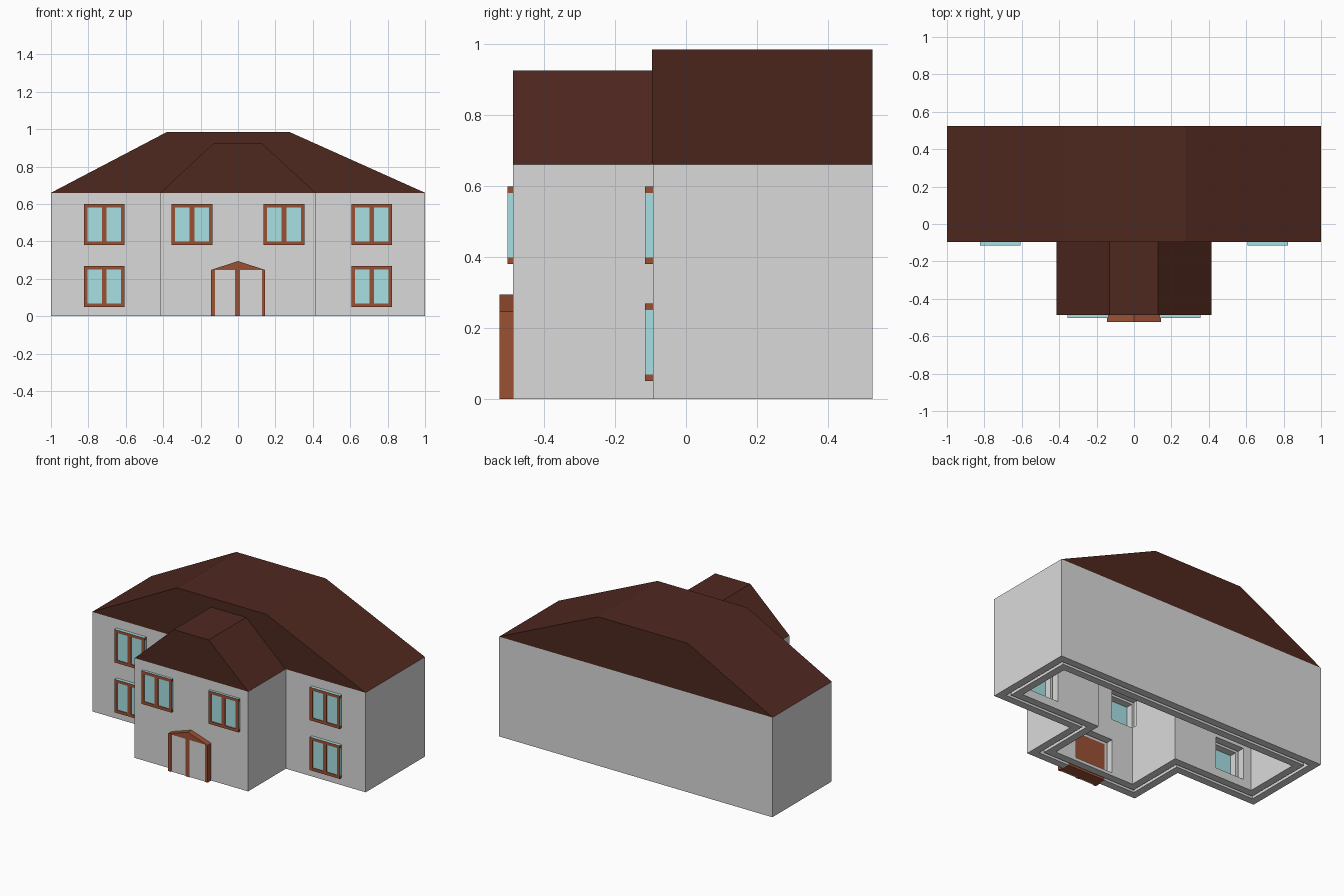
import bpy, bmesh
from mathutils import Matrix

if "Cube" in bpy.data.objects:
    bpy.data.objects.remove(bpy.data.objects["Cube"])


def mat(name, r, g, b):
    m = bpy.data.materials.new(name)
    lin = [((c / 255 + 0.055) / 1.055) ** 2.4 for c in (r, g, b)]
    m.diffuse_color = (*lin, 1)
    m.use_nodes = True
    m.node_tree.nodes["Principled BSDF"].inputs["Base Color"].default_value = m.diffuse_color
    return m


WALL = mat("grey render", 218, 218, 218)
ROOF = mat("dark brown roof", 79, 40, 31)
WOOD = mat("red brown wood", 155, 81, 51)
GLASS = mat("pale teal glass", 168, 225, 228)

EAVE = 0.66
MAIN_Y, WING_Y, BACK_Y = -0.093, -0.487, 0.525
WING_X = 0.415
LEAF, GAP = 0.05, 0.02          # wall leaf thickness and cavity


def finish(bm, name, *mats):
    me = bpy.data.meshes.new(name)
    bm.to_mesh(me)
    bm.free()
    for m in mats:
        me.materials.append(m)
    ob = bpy.data.objects.new(name, me)
    bpy.context.collection.objects.link(ob)
    return ob


def add_box(bm, x0, x1, y0, y1, z0, z1):
    """Add a box and return its faces."""
    size = Matrix.Diagonal((x1 - x0, y1 - y0, z1 - z0, 1))
    mid = Matrix.Translation(((x0 + x1) / 2, (y0 + y1) / 2, (z0 + z1) / 2))
    vs = bmesh.ops.create_cube(bm, size=1, matrix=mid @ size)["verts"]
    bm.normal_update()
    return {f for v in vs for f in v.link_faces}


def boxes(name, m, *dims):
    bm = bmesh.new()
    for d in dims:
        add_box(bm, *d)
    return finish(bm, name, m)


def prism(name, profile, y0, y1, m):
    """Extrude an x-z profile along y."""
    bm = bmesh.new()
    f = bm.faces.new([bm.verts.new((x, y0, z)) for x, z in profile])
    ext = bmesh.ops.extrude_face_region(bm, geom=[f])["geom"]
    bmesh.ops.translate(bm, vec=(0, y1 - y0, 0), verts=[g for g in ext if isinstance(g, bmesh.types.BMVert)])
    bmesh.ops.recalc_face_normals(bm, faces=bm.faces)
    return finish(bm, name, m)


def outline(d):
    """T-shaped footprint moved inwards by d."""
    half = [(1 - d, BACK_Y - d), (1 - d, MAIN_Y + d), (WING_X - d, MAIN_Y + d), (WING_X - d, WING_Y + d)]
    return half + [(-x, y) for x, y in reversed(half)]


def wall_ring(name, d0, d1):
    """Hollow wall between two footprint offsets."""
    bm = bmesh.new()
    loops = [[bm.verts.new((x, y, z)) for x, y in outline(d)]
             for d, z in ((d0, 0), (d0, EAVE), (d1, EAVE), (d1, 0))]
    for a, b in zip(loops, loops[1:] + loops[:1]):
        for i in range(8):
            j = (i + 1) % 8
            bm.faces.new((a[i], a[j], b[j], b[i]))
    bmesh.ops.recalc_face_normals(bm, faces=bm.faces)
    return finish(bm, name, WALL)


# Double-leaf walls, open underneath
walls = [wall_ring("outer_walls", 0, LEAF), wall_ring("inner_walls", LEAF + GAP, 2 * LEAF + GAP)]

# Windows: x centre, z of sill, wall plane, projection
W = 0.219
windows = [(s * 0.715, z, MAIN_Y, 0.022) for s in (-1, 1) for z in (0.05, 0.38)]
windows += [(s * 0.245, 0.38, WING_Y, 0.016) for s in (-1, 1)]

# Hidden cutter for the window and door openings
holes = bmesh.new()
for x, z, y, d in windows:
    add_box(holes, x - W / 2 + 0.004, x + W / 2 - 0.004, y - 0.05, y + 0.16, z + 0.004, z + W - 0.004)
add_box(holes, -0.14, 0.14, WING_Y - 0.05, WING_Y + 0.058, -0.05, 0.245)
add_box(holes, -0.14, 0.14, WING_Y + 0.062, WING_Y + 0.16, 0.02, 0.245)
cutter = finish(holes, "opening_cutter", WALL)
cutter.hide_render = True
cutter.hide_viewport = True
cutter.display_type = 'WIRE'
for ob in walls:
    mod = ob.modifiers.new("openings", 'BOOLEAN')
    mod.operation = 'DIFFERENCE'
    mod.solver = 'EXACT'
    mod.object = cutter

# Window frames: wooden fronts, teal outer edges, panes at front and back
T = 0.019
for n, (x, z, y, d) in enumerate(windows, 1):
    x0, x1, z1, yf = x - W / 2, x + W / 2, z + W, y - d
    bm = bmesh.new()
    add_box(bm, x0, x1, yf, y, z, z + T)
    for f in add_box(bm, x0, x1, yf, y, z1 - T, z1):
        f.material_index = int(f.normal.z > 0.9)
    for a, side in ((x0, -1), (x1 - T, 1)):
        for f in add_box(bm, a, a + T, yf, y, z + T, z1 - T):
            f.material_index = int(f.normal.x * side > 0.9)
    add_box(bm, x - 0.013, x + 0.013, yf, y, z + T, z1 - T)
    finish(bm, f"window_frame_{n}", WOOD, GLASS)
    boxes(f"window_glass_{n}", GLASS,
          (x0 + T, x - 0.013, yf + 0.005, yf + 0.01, z + T, z1 - T),
          (x + 0.013, x1 - T, yf + 0.005, yf + 0.01, z + T, z1 - T),
          (x0 + 0.004, x1 - 0.004, y, y + 0.004, z + 0.004, z1 - 0.004))

# Roofs
prism("main_roof", [(-1, EAVE), (-0.38, 0.985), (0.275, 0.985), (1, EAVE)], MAIN_Y - 0.003, BACK_Y, ROOF)
prism("wing_roof", [(-WING_X, EAVE), (-0.13, 0.925), (0.127, 0.925), (WING_X, EAVE)],
      WING_Y, MAIN_Y - 0.003, ROOF)

# Doorway: solid wooden block set in the wall, slim posts, pale leaves, gable canopy
PORCH_Y = -0.525
boxes("door_block", WOOD,
      (-0.145, 0.145, PORCH_Y + 0.012, WING_Y, 0, 0.247),
      (-0.14, 0.14, WING_Y, WING_Y + LEAF, 0, 0.245))
boxes("door_posts", WOOD,
      (-0.145, -0.123, PORCH_Y, PORCH_Y + 0.012, 0, 0.247),
      (0.127, 0.145, PORCH_Y, PORCH_Y + 0.012, 0, 0.247),
      (-0.015, 0.011, PORCH_Y, PORCH_Y + 0.012, 0, 0.247))
boxes("door_leaves", WALL,
      (-0.123, -0.015, PORCH_Y + 0.003, PORCH_Y + 0.012, 0.001, 0.247),
      (0.011, 0.127, PORCH_Y + 0.003, PORCH_Y + 0.012, 0.001, 0.247))
prism("door_canopy", [(-0.145, 0.247), (0, 0.295), (0.145, 0.247)], PORCH_Y, WING_Y, WOOD)
